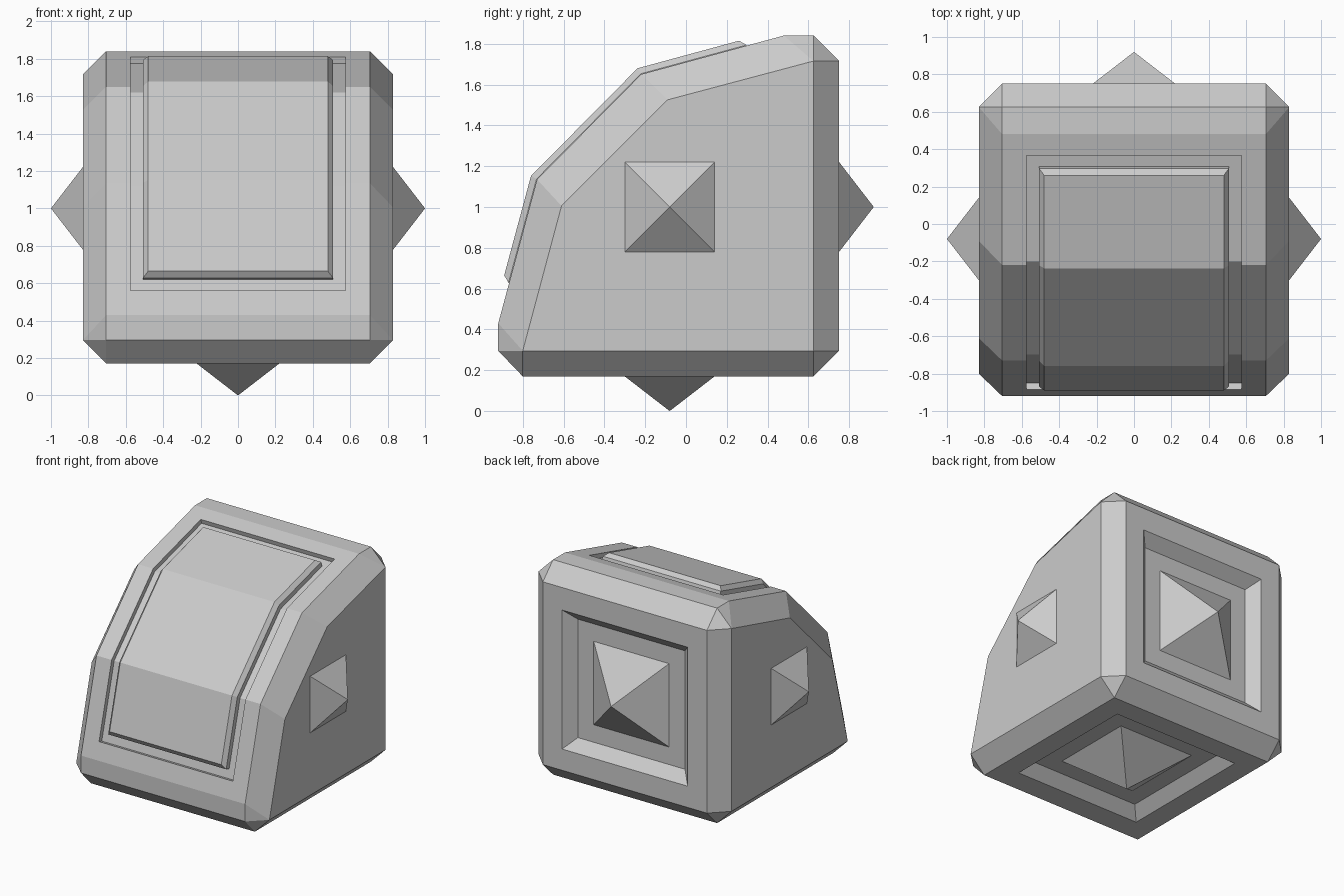
import bpy, bmesh
from math import pi, sqrt
from mathutils import Vector, Matrix

if "Cube" in bpy.data.objects:
    bpy.data.objects.remove(bpy.data.objects["Cube"])

CENTRE = Vector((0, -0.08, 1.0))
FACE = 0.83                      # distance from centre to each flat side


def finish(bm, name):
    bmesh.ops.recalc_face_normals(bm, faces=bm.faces)
    me = bpy.data.meshes.new(name)
    bm.to_mesh(me)
    bm.free()
    ob = bpy.data.objects.new(name, me)
    bpy.context.collection.objects.link(ob)
    return ob


def square_taper(name, axis, start, end, half1, half2):
    """Square frustum or pyramid along an axis from the centre."""
    bm = bmesh.new()
    bmesh.ops.create_cone(bm, cap_ends=True, segments=4, radius1=half1 * sqrt(2),
                          radius2=half2 * sqrt(2), depth=end - start)
    axis = Vector(axis)
    turn = axis.to_track_quat('Z', 'Y').to_matrix().to_4x4()
    place = Matrix.Translation(CENTRE + axis * (start + end) / 2)
    bm.transform(place @ turn @ Matrix.Rotation(pi / 4, 4, 'Z'))
    bmesh.ops.remove_doubles(bm, verts=bm.verts, dist=1e-5)
    return finish(bm, name)


def offset_path(path, offset, trim):
    """Shorten a y-z path at both ends and shift it outwards with mitred bends."""
    p = [Vector(q) for q in path]
    dirs = [(b - a).normalized() for a, b in zip(p, p[1:])]
    norms = [Vector((-d.y, d.x)) for d in dirs]
    p[0] += dirs[0] * trim
    p[-1] -= dirs[-1] * trim
    out = [p[0] + norms[0] * offset]
    for q, a, b in zip(p[1:-1], norms, norms[1:]):
        out.append(q + (a + b) * offset / (1 + a.dot(b)))
    return out + [p[-1] + norms[-1] * offset]


def folded_slab(name, path, layers):
    """Slab following the folded front; layers are (offset, half width, trim)."""
    bm = bmesh.new()
    rings = []
    for off, w, trim in layers:
        pts = offset_path(path, off, trim)
        rings.append([bm.verts.new((-w, *q)) for q in pts] +
                     [bm.verts.new((w, *q)) for q in reversed(pts)])
    n = len(rings[0])
    for a, b in zip(rings, rings[1:]):
        for i in range(n):
            j = (i + 1) % n
            bm.faces.new((a[i], a[j], b[j], b[i]))
    for r in (rings[0], rings[-1]):
        for i in range(n // 2 - 1):
            bm.faces.new((r[i], r[i + 1], r[n - 2 - i], r[n - 1 - i]))
    return finish(bm, name)


def cut(ob, cutter):
    mod = ob.modifiers.new("cut", 'BOOLEAN')
    mod.operation, mod.solver, mod.object = 'DIFFERENCE', 'EXACT', cutter
    bpy.context.view_layer.objects.active = ob
    bpy.ops.object.modifier_apply(modifier=mod.name)
    bpy.data.objects.remove(cutter)


# Chamfered body: hull of a wide middle profile and smaller side profiles
middle = [(-0.80, 0.17), (0.625, 0.17), (0.75, 0.295), (0.75, 1.715), (0.625, 1.84),
          (0.48, 1.84), (-0.22, 1.65), (-0.73, 1.135), (-0.92, 0.43), (-0.92, 0.295)]
side = [(-0.80, 0.295), (0.625, 0.295), (0.625, 1.715), (-0.09, 1.525), (-0.61, 1.005)]
bm = bmesh.new()
for half, profile in ((0.705, middle), (FACE, side)):
    for s in (-1, 1):
        for y, z in profile:
            bm.verts.new((s * half, y, z))
bmesh.ops.convex_hull(bm, input=bm.verts)
bmesh.ops.dissolve_limit(bm, angle_limit=0.02, verts=bm.verts, edges=bm.edges)
body = finish(bm, "body")

# Groove and raised panel over the folded front
front = [(-0.885, 0.56), (-0.73, 1.135), (-0.22, 1.65), (0.365, 1.809)]
cut(body, folded_slab("groove_cutter", front, [(-0.035, 0.575, 0), (0.06, 0.575, 0)]))
folded_slab("front_panel", front,
            [(-0.045, 0.507, 0.07), (0.003, 0.507, 0.07), (0.033, 0.48, 0.10)])

# Sloped square recesses with pyramids on the back and underside
for name, axis in (("back", (0, 1, 0)), ("bottom", (0, 0, -1))):
    cut(body, square_taper(name + "_cutter", axis, FACE - 0.08, FACE + 0.05, 0.46, 0.59))
    square_taper(name + "_pyramid", axis, FACE - 0.08, 1.0, 0.324, 0)

# Pyramids on the plain sides
for name, s in (("left", -1), ("right", 1)):
    square_taper(name + "_pyramid", (s, 0, 0), FACE, 1.0, 0.22, 0)
